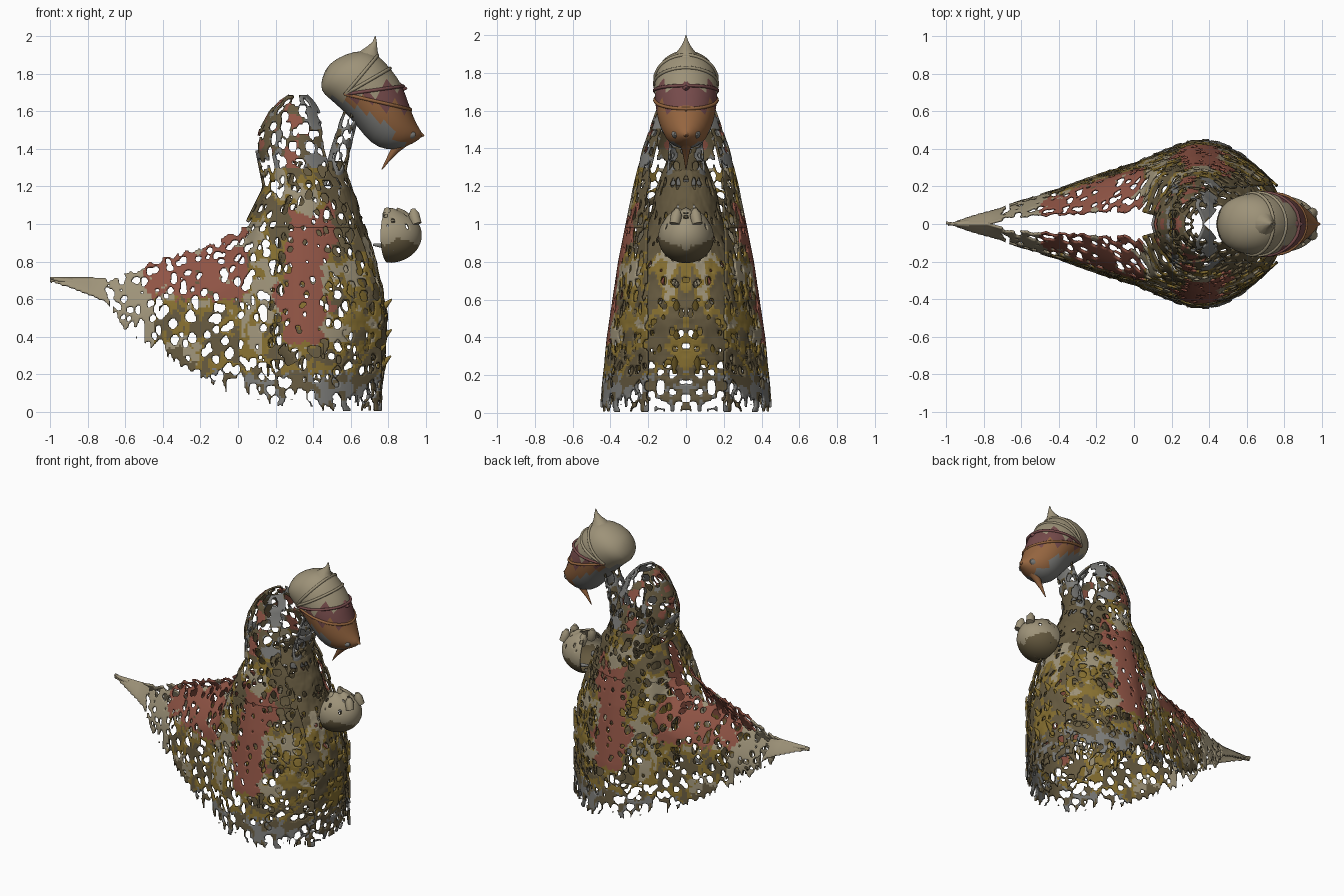
import bpy, bmesh, math
from mathutils import Vector, noise
from mathutils.bvhtree import BVHTree

if "Cube" in bpy.data.objects:
    bpy.data.objects.remove(bpy.data.objects["Cube"])

PALETTE = {"bone": (.34, .29, .19), "red": (.28, .09, .06), "ochre": (.24, .16, .03),
           "grey": (.20, .20, .19), "brown": (.13, .10, .05), "purple": (.18, .07, .07),
           "rust": (.30, .13, .05)}
MATS = {}
for key, c in PALETTE.items():
    MATS[key] = bpy.data.materials.new(key)
    MATS[key].diffuse_color = (*c, 1)
KEYS = list(PALETTE)


def interp(pts, x):
    """Piecewise linear lookup in a list of (x, value)."""
    if x <= pts[0][0]:
        return pts[0][1]
    for (a, fa), (b, fb) in zip(pts, pts[1:]):
        if x <= b:
            return fa + (fb - fa) * (x - a) / (b - a)
    return pts[-1][1]


def finish(name, bm, tint, mirror=False, thick=0, sub=0):
    for f in bm.faces:
        f.smooth = True
        f.material_index = KEYS.index(tint(f.calc_center_median()))
    me = bpy.data.meshes.new(name)
    bm.to_mesh(me)
    bm.free()
    for k in KEYS:
        me.materials.append(MATS[k])
    ob = bpy.data.objects.new(name, me)
    bpy.context.collection.objects.link(ob)
    if mirror:
        m = ob.modifiers.new("mirror", 'MIRROR')
        m.use_axis = (False, True, False)
        m.merge_threshold = .004
    if thick:
        ob.modifiers.new("thickness", 'SOLIDIFY').thickness = thick
    if sub:
        s = ob.modifiers.new("smooth", 'SUBSURF')
        s.levels = s.render_levels = sub
    return ob


def lace(name, rows, cols, surf, hole, hem, tint, top=lambda x: 9, thick=.012):
    """Half sheet surf(u, v), pierced by cell-shaped holes and torn along its hem, then mirrored."""
    bm = bmesh.new()
    g = [[bm.verts.new(surf(i / cols, j / rows)) for i in range(cols + 1)] for j in range(rows + 1)]
    for j in range(rows):
        for i in range(cols):
            f = (g[j][i], g[j][i + 1], g[j + 1][i + 1], g[j + 1][i])
            p = sum((v.co for v in f), Vector()) / 4
            q = p + .015 * noise.noise_vector(p * 22)
            near = noise.voronoi(Vector((q.x / .05, q.y / .05 + 7.3, q.z / .065)))[0][0]
            tear = .2 * abs(noise.noise(Vector((p.x * 19, p.y * 19, p.z * 3)))) - .02
            if p.x < -.68:
                tear = 0
            if near > hole(p) and hem(p.x) + tear < p.z < top(p.x) + .3 * (tear - .04) * (p.x > -.68):
                bm.faces.new(f)
    bmesh.ops.delete(bm, geom=[v for v in bm.verts if not v.link_faces], context='VERTS')
    edge = [v for v in bm.verts if v.is_boundary and abs(v.co.y) > .004]
    for _ in range(3):
        bmesh.ops.smooth_vert(bm, verts=edge, factor=.5, use_axis_x=True, use_axis_y=True, use_axis_z=True)
    return finish(name, bm, tint, True, thick)


def mottle(p, s=6):
    q = Vector((p.x, abs(p.y), p.z * .8)) * s + Vector((.3, .7, .1))
    return noise.noise(q) + .5 * noise.noise(q * 2.7) + .3 * noise.noise(q * 6.1)


# Outer cloak: two tail sheets below, hood above, open at the front
BACK = [(.98, .02), (1.2, .13), (1.4, .09), (1.5, .11), (1.6, .165), (1.65, .21), (1.69, .27)]
TOP = [(-1, .715), (-.7, .715), (-.45, .80), (-.3, .84), (-.1, .92), (0, .97), (.05, 1.03), (.13, 1.25), (.14, 9)]
SPREAD = [(-1, 0), (-.8, .18), (-.6, .31), (-.4, .45), (-.2, .60), (0, .74), (.2, .91), (.3, .99), (.33, 1)]
WIDE = [(0, .46), (.4, .42), (.8, .36), (1.2, .28), (1.4, .23), (1.6, .16), (1.65, .13), (1.69, .08)]
FRONT = [(0, .77), (.6, .77), (.9, .67), (1.2, .55), (1.3, .49), (1.4, .46), (1.6, .44), (1.65, .41), (1.69, .37)]
FRONT_Y = [(0, .2), (.9, .21), (1.3, .19), (1.5, .14), (1.6, .07), (1.69, 0)]
HEM = [(-1, .695), (-.8, .625), (-.7, .58), (-.6, .43), (-.3, .25), (-.1, .13), (.1, .05), (.35, .03), (.75, -.02)]


def cloak_point(u, z, xb):
    xm, w = .33, interp(WIDE, z)
    xf, yf = interp(FRONT, z), interp(FRONT_Y, z)
    x = xb + (xf - xb) * u
    if x < xm:
        hood = w * math.sin(math.pi / 2 * ((x - xb) / (xm - xb)) ** .6)
        tail, lip = w * interp(SPREAD, x), interp([(-.78, 0), (-.68, .03), (-.4, .055), (.1, .07)], x)
        t = max(0, min(1, (interp(TOP, x) - z) / interp([(-.9, .06), (-.5, .3)], x)))
        tail = lip + max(0, tail - lip) * math.sin(math.pi / 2 * t)
        k = interp([(.98, 0), (1.2, 1)], z)
        y = hood * k + tail * (1 - k)
    else:
        y = yf + (w - yf) * math.cos(math.pi / 2 * min(1, (x - xm) / (xf - xm)) ** 1.1)
    return Vector((x, -y, z))


def cloak_hole(p):
    if p.x < -.7:
        return 0
    if .26 < p.x < .46 and .35 < p.z < 1.05:
        return .24
    if p.x < .1 and p.z < 1:
        return .37
    return .45 if p.z > 1.2 or (p.x > .42 and p.z > .85) else .40


def cloak_tint(p):
    n = mottle(p)
    if (.25 < p.x + .08 * n < .48 and .38 < p.z + .1 * n < 1.08) or \
            (-.5 < p.x < .05 and p.z > .58 + .25 * abs(n) and n < .25):
        return "red"
    if p.z > 1.3:
        return "grey" if n > .15 else "red" if n < -.2 else "brown"
    if p.z < .2 + .2 * n:
        return "grey" if n < .2 else "brown"
    if p.x < -.45 or n > .22:
        return "bone"
    return "ochre" if n > -.1 else "brown"


lace("cloak", 80, 160, lambda u, v: cloak_point(u, .99 * v, -1), cloak_hole,
     lambda x: interp(HEM, x), cloak_tint, lambda x: interp(TOP, x))
lace("hood", 62, 64, lambda u, v: cloak_point(u, .975 + .715 * v, interp(BACK, .975 + .715 * v)), cloak_hole,
     lambda x: 0, cloak_tint)

# Inner gown: open tube, more solid at the front
G_FRONT = [(0, .76), (.5, .80), (.8, .74), (1.0, .67), (1.2, .61), (1.34, .55)]
G_BACK = [(0, .15), (.5, .15), (.8, .2), (1.2, .25), (1.34, .3)]
G_WIDE = [(0, .40), (.5, .36), (.8, .28), (1.0, .20), (1.2, .155), (1.34, .10)]


def gown_surf(u, v):
    z, a = 1.34 * v, math.pi * u
    f, b = interp(G_FRONT, z), interp(G_BACK, z)
    p = Vector(((f + b) / 2 - (f - b) / 2 * math.cos(a), -interp(G_WIDE, z) * math.sin(a), z))
    return p + Vector((.01 * mottle(p, 14), 0, 0))


def gown_tint(p):
    n = mottle(p)
    if p.z > .8 + .15 * n:
        return "brown"
    if p.z < .2 + .2 * n:
        return "grey" if n < .2 else "brown"
    return "bone" if n > .3 else "ochre" if n > -.1 else "brown"


lace("gown", 95, 70, gown_surf, lambda p: .40 if p.x < .55 else .36 if p.z < .25 else .28,
     lambda x: interp([(.15, .2), (.5, .06), (.75, -.02)], x), gown_tint)


# Lacy neck reaching up into the head
def neck_surf(u, v):
    a, r = math.pi * u, .09 - .03 * v
    return Vector((.50 + .1 * v + .03 * v * v - r * .7 * math.cos(a), -r * 1.2 * math.sin(a), 1.2 + .48 * v))


lace("neck", 44, 24, neck_surf, lambda p: .42, lambda x: 0, lambda p: "brown" if mottle(p) > 0 else "grey")

# Head: rings along a sloping axis (position, low, high, half width)
ORIGIN, AXIS, UP = Vector((.44, 0, 1.76)), Vector((.885, 0, -.467)), Vector((.467, 0, .885))
RINGS = [(-.005, .03, .09, .03), (.02, -.05, .15, .11), (.085, -.06, .228, .15), (.16, -.08, .265, .165),
         (.23, -.10, .258, .168), (.30, -.13, .23, .166), (.39, -.17, .19, .155),
         (.48, -.165, .10, .125), (.56, -.11, .03, .08), (.615, -.02, .005, .012)]


def head_tint(p):
    a = math.degrees(math.atan2(p.z - 1.67, p.x - .54)) + 3 * mottle(p)
    if a > 14:
        return "bone"
    if a > -8:
        return "purple"
    return "rust" if a > -30 or p.x > .86 else "grey"


bm = bmesh.new()
N = 32
loops = [[bm.verts.new(ORIGIN + AXIS * s + UP * ((lo + hi) / 2 + (hi - lo) / 2 * math.cos(2 * math.pi * k / N))
                       + Vector((0, w * math.sin(2 * math.pi * k / N), 0))) for k in range(N)]
         for s, lo, hi, w in RINGS]
for a, b in zip(loops, loops[1:]):
    for k in range(N):
        bm.faces.new((a[k], a[(k + 1) % N], b[(k + 1) % N], b[k]))
bm.faces.new(loops[0][::-1])
bm.faces.new(loops[-1])
bmesh.ops.recalc_face_normals(bm, faces=bm.faces)
skull = BVHTree.FromBMesh(bm)
finish("head", bm, head_tint, sub=1)


# Tapered curve helper for horns, beard and plate ridges
def spike(name, pts, radii, mat):
    cu = bpy.data.curves.new(name, 'CURVE')
    cu.dimensions, cu.bevel_depth, cu.bevel_resolution, cu.use_fill_caps = '3D', 1, 3, True
    sp = cu.splines.new('POLY')
    sp.points.add(len(pts) - 1)
    for q, p, r in zip(sp.points, pts, radii):
        q.co, q.radius = (*p, 1), r
    cu.materials.append(MATS[mat])
    bpy.context.collection.objects.link(bpy.data.objects.new(name, cu))


spike("crown_horn", [(.69, 0, 1.86), (.70, 0, 1.90), (.715, 0, 1.935), (.727, 0, 1.965), (.73, 0, 2.0)],
      [.09, .058, .03, .013, .002], "bone")
spike("brow_spike_upper", [(.83, 0, 1.72), (.86, 0, 1.725), (.90, 0, 1.72)], [.05, .03, .003], "purple")
spike("brow_spike_lower", [(.86, 0, 1.60), (.89, 0, 1.61), (.925, 0, 1.60)], [.05, .025, .003], "rust")
spike("nose_tip", [(.93, 0, 1.49), (.96, 0, 1.475), (.99, 0, 1.47)], [.045, .025, .003], "rust")
spike("beard_spike", [(.87, 0, 1.44), (.84, 0, 1.40), (.80, 0, 1.345), (.765, 0, 1.29)],
      [.04, .025, .012, .003], "rust")
spike("tail_tip", [(-1, 0, .71), (-.95, 0, .702), (-.88, 0, .69)], [.002, .012, .02], "bone")

# Overlapping plate edges fanning out from the jaw hinge, found on the skull surface
HINGE = Vector((.57, 0, 1.69))
for i, (deg, mat) in enumerate(((50, "bone"), (30, "bone"), (8, "purple"), (-13, "rust"))):
    ray = Vector((math.cos(math.radians(deg)), 0, math.sin(math.radians(deg))))
    arc = [skull.ray_cast(HINGE, ray * math.cos(t * .1) + Vector((0, math.sin(t * .1), 0)))[0]
           for t in range(-16, 17)]
    spike(f"plate_edge_{i}", [p for p in arc if p], [.009] * 33, mat)


# Breast mask: curved shell in front of the gown with a scalloped top
def mask_surf(u, v):
    a, b = math.radians(-85 + 160 * v), math.radians(105 * u)
    lobe = 1 + .1 * math.cos(5 * b) * max(0, v - .6)
    return Vector((.80 + .165 * math.cos(a) * math.cos(b), (.03 * v - .15) * math.cos(a) * math.sin(b),
                   .94 + .135 * math.sin(a) * lobe))


lace("breast_mask", 34, 34, mask_surf, lambda p: .2 if p.z > .93 else .05, lambda x: 0,
     lambda p: "bone" if p.z > .89 + .04 * mottle(p) else "brown")

# Mirrored small parts: eyes, mask lobes and straps, feathers off the gown front
for side in (-1, 1):
    spike(f"eye_{side}", [(.90, side * .05, 1.475), (.93, side * .055, 1.475), (.945, side * .055, 1.475)],
          [.026, .022, .008], "grey")
    for i, (x, z) in enumerate(((.79, 1.085), (.93, 1.08))):
        spike(f"mask_lobe_{side}_{i}", [(x + .02, side * .06, z - .08), (x + .005, side * .05, z - .03),
                                        (x, side * .045, z)], [.028, .03, .012], "bone")
    spike(f"mask_strap_{side}", [(.72, side * .09, .89), (.77, side * .105, .885), (.83, side * .11, .87)],
          [.006, .014, .02], "grey")
    for i, (y, z) in enumerate(((.05, .60), (.12, .52), (.05, .44), (.14, .36), (.06, .30))):
        x = .80 - y * .35
        spike(f"feather_{side}_{i}", [(x - .03, side * y, z - .09), (x, side * y, z - .03),
                                      (x + .035, side * y, z)], [.012, .018, .004], "ochre")

for m in bpy.data.materials:
    if m.users and not m.is_grease_pencil:
        m.use_nodes = True
        m.node_tree.nodes["Principled BSDF"].inputs["Base Color"].default_value = m.diffuse_color
